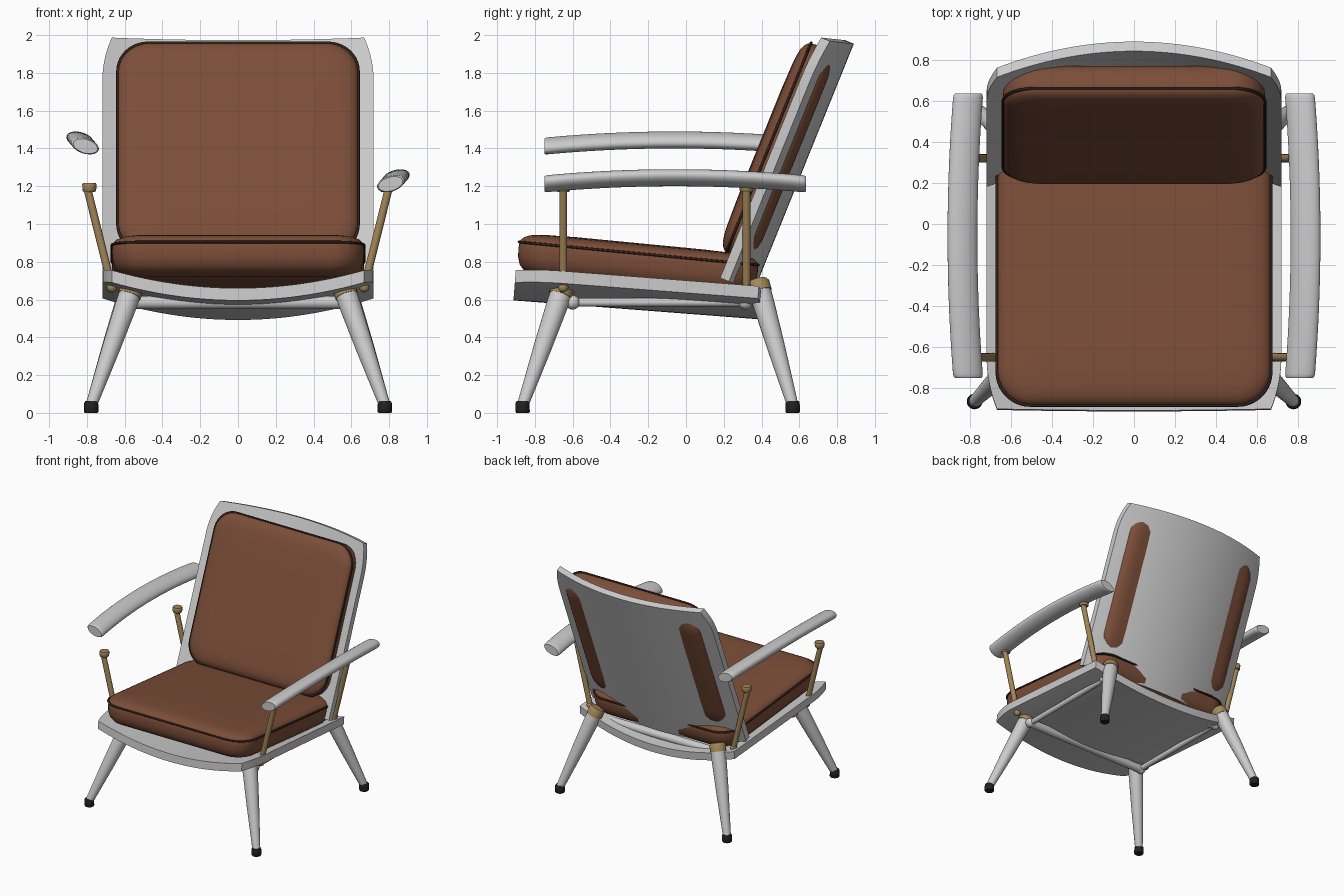
import bpy, bmesh, math
from mathutils import Matrix, Vector

if "Cube" in bpy.data.objects:
    bpy.data.objects.remove(bpy.data.objects["Cube"])


def material(name, rgb):
    m = bpy.data.materials.new(name)
    m.diffuse_color = (*rgb, 1)
    m.use_nodes = True
    m.node_tree.nodes["Principled BSDF"].inputs["Base Color"].default_value = m.diffuse_color
    return m


LEATHER = material("brown_leather", (0.2, 0.075, 0.04))
BRASS = material("brass", (0.36, 0.24, 0.10))
RUBBER = material("black_rubber", (0.015, 0.015, 0.015))
PIPING = material("dark_piping", (0.03, 0.015, 0.01))


def finish(bm, name, mat=None, matrix=None, angle=40):
    bmesh.ops.recalc_face_normals(bm, faces=bm.faces)
    me = bpy.data.meshes.new(name)
    bm.to_mesh(me)
    bm.free()
    ob = bpy.data.objects.new(name, me)
    bpy.context.collection.objects.link(ob)
    if mat:
        me.materials.append(mat)
    if matrix:
        ob.matrix_world = matrix
    bpy.ops.object.select_all(action='DESELECT')
    ob.select_set(True)
    bpy.context.view_layer.objects.active = ob
    bpy.ops.object.shade_smooth_by_angle(angle=math.radians(angle))
    return ob


def loft(name, rings, mat=None, matrix=None, angle=40, closed=False):
    """Skin a list of equal rings of points; cap the ends unless closed."""
    bm = bmesh.new()
    vs = [[bm.verts.new(p) for p in r] for r in rings]
    n = len(vs[0])
    pairs = list(zip(vs, vs[1:])) + ([(vs[-1], vs[0])] if closed else [])
    for a, b in pairs:
        for i in range(n):
            j = (i + 1) % n
            bm.faces.new((a[i], a[j], b[j], b[i]))
    if not closed:
        bm.faces.new(vs[0])
        bm.faces.new(vs[-1])
    return finish(bm, name, mat, matrix, angle)


def rod(name, p, q, profile, mat=None, sides=24):
    """Turned part along p-q; profile is (fraction along, radius)."""
    p, q = Vector(p), Vector(q)
    rot = (q - p).to_track_quat('Z', 'Y').to_matrix()
    rings = [[p.lerp(q, t) + rot @ Vector((r * math.cos(k * math.tau / sides),
                                           r * math.sin(k * math.tau / sides), 0))
              for k in range(sides)] for t, r in profile]
    return loft(name, rings, mat)


def ball(name, p, r, mat=None):
    bm = bmesh.new()
    bmesh.ops.create_uvsphere(bm, u_segments=20, v_segments=12, radius=r)
    return finish(bm, name, mat, Matrix.Translation(p))


def frame(loc, deg):
    return Matrix.Translation(loc) @ Matrix.Rotation(math.radians(deg), 4, 'X')


def shell(name, loc, deg, v0, v1, sag, thick, crown0, crown1, free_end):
    """Curved plywood panel, sagging in the middle, narrowed at its free end."""
    bm = bmesh.new()
    nu, nv = 32, 28
    layers = []
    for d in (0, -thick):
        grid = []
        for j in range(nv + 1):
            t = j / nv
            dist = ((1 - t) if free_end else t) * (v1 - v0)
            w = 0.718 - 0.05 * max(0, 1 - dist / 0.25) ** 2
            row = []
            for i in range(nu + 1):
                s = 2 * i / nu - 1
                x = s * w
                bulge = 1 - s * s
                v = v0 - crown0 * bulge + (v1 - v0 + (crown0 + crown1) * bulge) * t
                row.append(bm.verts.new((x, v, d - sag * (1 - (x / 0.718) ** 2))))
            grid.append(row)
        layers.append(grid)
    top, bot = layers
    for g in layers:
        for j in range(nv):
            for i in range(nu):
                bm.faces.new((g[j][i], g[j][i + 1], g[j + 1][i + 1], g[j + 1][i]))
    border = ([(0, i) for i in range(nu)] + [(j, nu) for j in range(nv)]
              + [(nv, i) for i in range(nu, 0, -1)] + [(j, 0) for j in range(nv, 0, -1)])
    for (a, b), (c, d) in zip(border, border[1:] + border[:1]):
        bm.faces.new((top[a][b], top[c][d], bot[c][d], bot[a][b]))
    return finish(bm, name, None, frame(loc, deg))


def rounded_rect(a, b, r, h, seg=10):
    pts = []
    for k, (sx, sy) in enumerate(((1, 1), (-1, 1), (-1, -1), (1, -1))):
        for i in range(seg + 1):
            t = math.pi / 2 * (k + i / seg)
            pts.append((sx * (a - r) + r * math.cos(t), sy * (b - r) + r * math.sin(t), h))
    return pts


def cushion(name, loc, deg, a, b, depth):
    """Padded cushion, seam at local z = 0, with a piping cord around it."""
    profile = [(.3, -1), (.12, -.98), (.075, -.93), (.04, -.84), (.015, -.68), (.003, -.45),
               (0, -.2), (.003, 0)]
    rings = [(i, h * depth) for i, h in profile]
    rings += [(.008, .012), (.024, .027), (.05, .039), (.085, .046), (.13, .050), (.3, .054)]
    loft(name, [rounded_rect(a - i, b - i, max(.17 - i * .6, .04), h) for i, h in rings],
         LEATHER, frame(loc, deg), 60)
    cord = [rounded_rect(a + .007 * math.cos(k * math.tau / 8), b + .007 * math.cos(k * math.tau / 8),
                         .17, .007 * math.sin(k * math.tau / 8)) for k in range(8)]
    loft(name + "_piping", cord, PIPING, frame(loc, deg), 60, closed=True)


# Curved seat and back panels
shell("seat_shell", (0, -0.9, 0.77), -4.4, 0, 1.29, 0.11, 0.065, 0, 0.06, False)
shell("back_shell", (0, 0.037, -0.093 + 0.1885), 68, 0.64, 2.02, 0.142, 0.05, 0, 0.035, True) \
    .matrix_world = frame((0, 0, 0), 68) @ Matrix.Translation((0, 0.09, 0.10))

# Cushions
cushion("seat_cushion", (0, -0.25, 0.844), -5.5, 0.668, 0.637, 0.175)
back_mid = frame((0, 0, 0), 68) @ Vector((0, 1.465, 0.12))
cushion("back_cushion", back_mid, 68, 0.638, 0.6, 0.156)

# Under-frame cross rods
for label, y in (("front", -0.6), ("rear", 0.315)):
    rod(label + "_cross_rod", (-0.57, y, 0.585), (0.57, y, 0.585), [(0, .034), (1, .034)])

for side, s in (("left", -1), ("right", 1)):
    rod(side + "_side_rod", (s * .57, -0.6, 0.585), (s * .57, 0.315, 0.585), [(0, .022), (1, .022)])

    for end, y0, z0, y1, yr in (("front", -0.655, 0.65, -0.865, -0.6),
                                ("rear", 0.385, 0.67, 0.565, 0.315)):
        name = f"{side}_{end}_"
        top, foot = Vector((s * .565, y0, z0)), Vector((s * .777, y1, 0.04))
        # Tapered leg, brass collar, rubber foot and frame joint
        rod(name + "leg", top, foot, [(0, .058), (.12, .058), (.5, .048), (1, .03)])
        rod(name + "leg_collar", top.lerp(foot, -0.05), top.lerp(foot, 0.05),
            [(0, .03), (.05, .052), (.25, .062), (1, .062)], BRASS)
        rod(name + "foot", (foot.x, y1, 0), (foot.x, y1, 0.062),
            [(0, .034), (.1, .038), (.85, .037), (1, .032)], RUBBER)
        ball(name + "frame_joint", (s * .575, yr, 0.585), 0.038)

        # Brass arm post with cap and lower knob
        py = -0.65 if end == "front" else 0.32
        low, high = Vector((s * .668, py, 0.665)), Vector((s * .797, py, 1.185))
        rod(name + "arm_post", low, high, [(0, .021), (1, .021)], BRASS, 16)
        ball(name + "post_knob", low, 0.027, BRASS)
        rod(name + "post_cap", (s * .787, py, 1.17), (s * .787, py, 1.217),
            [(0, .03), (.15, .036), (.85, .038), (1, .034)], BRASS)

    # Bowed armrest (the left one sits higher)
    lift = 0.2 if s < 0 else 0
    tilt = math.radians(17)
    rings = []
    steps = [(-.75, .88), (-.743, .97)] + [(-.73 + 1.345 * k / 28, 1) for k in range(29)] \
        + [(.628, .97), (.635, .88)]
    for y, k in steps:
        bow = 1 - ((y + 0.06) / 0.69) ** 2
        cx, cz = 0.808 + 0.028 * bow, 1.212 + 0.033 * bow + lift
        ring = []
        for i in range(28):
            t = i * math.tau / 28
            u, w = .075 * k * math.cos(t), .041 * k * math.sin(t)
            ring.append((s * (cx + u * math.cos(tilt) - w * math.sin(tilt)), y,
                         cz + u * math.sin(tilt) + w * math.cos(tilt)))
        rings.append(ring)
    loft(side + "_armrest", rings)
